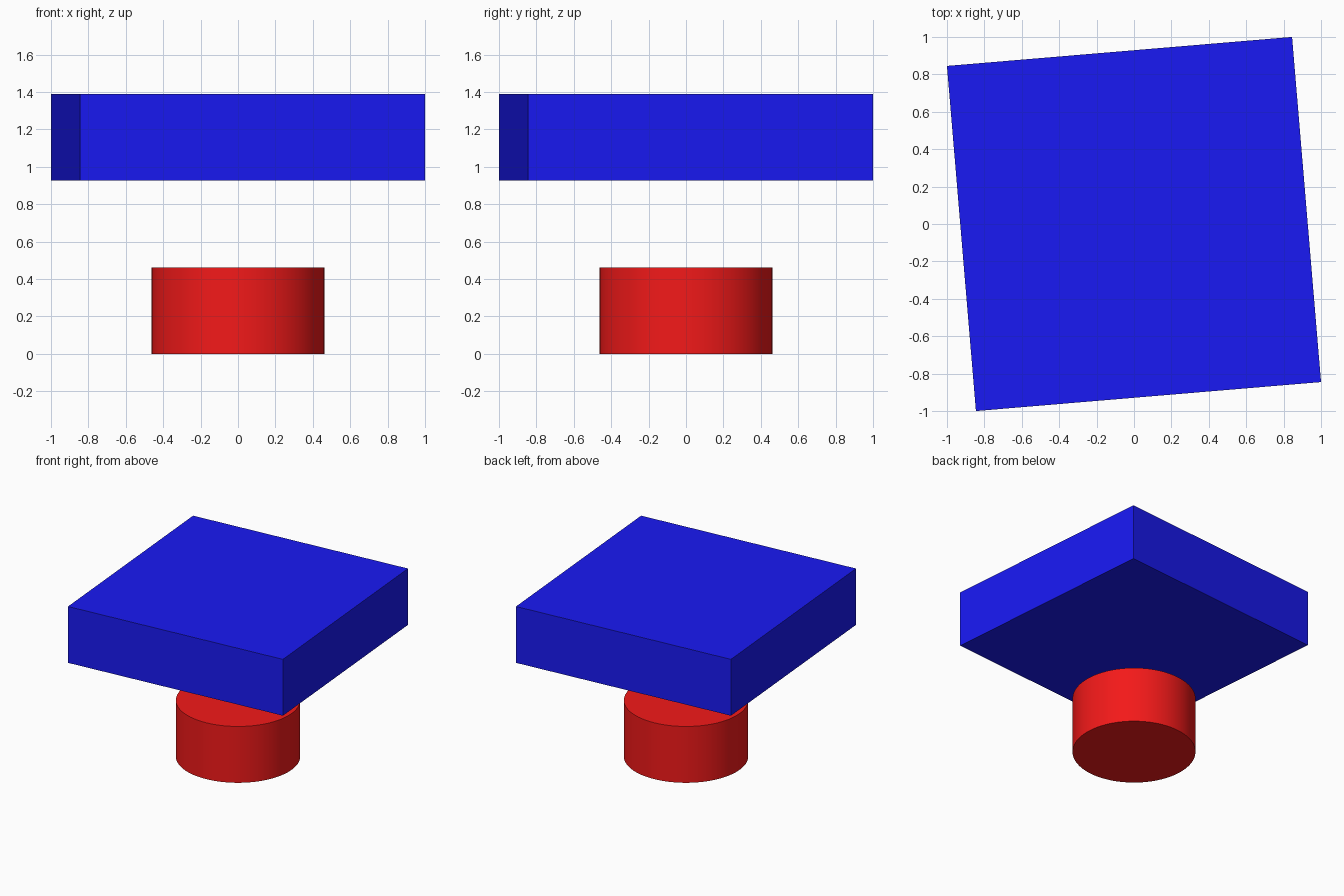
import bpy
import math

if "Cube" in bpy.data.objects:
    bpy.data.objects.remove(bpy.data.objects["Cube"])

U = 0.4629  # base unit: cylinder height, quarter of the slab width


def paint(obj, name, color):
    mat = bpy.data.materials.new(name)
    mat.diffuse_color = color
    mat.use_nodes = True
    mat.node_tree.nodes["Principled BSDF"].inputs["Base Color"].default_value = mat.diffuse_color
    obj.data.materials.append(mat)


# Round red base
bpy.ops.mesh.primitive_cylinder_add(vertices=96, radius=U, depth=U, location=(0, 0, U / 2))
base = bpy.context.object
base.name = "round_base"
bpy.ops.object.shade_smooth_by_angle(angle=math.radians(30))
paint(base, "red", (0.9, 0.01, 0.01, 1))

# Square blue slab floating above, slightly turned
bpy.ops.mesh.primitive_cube_add(size=1, location=(0, 0, 2.5 * U),
                                rotation=(0, 0, math.radians(4.8)))
slab = bpy.context.object
slab.name = "square_slab"
slab.scale = (4 * U, 4 * U, U)
paint(slab, "blue", (0.01, 0.01, 0.9, 1))
